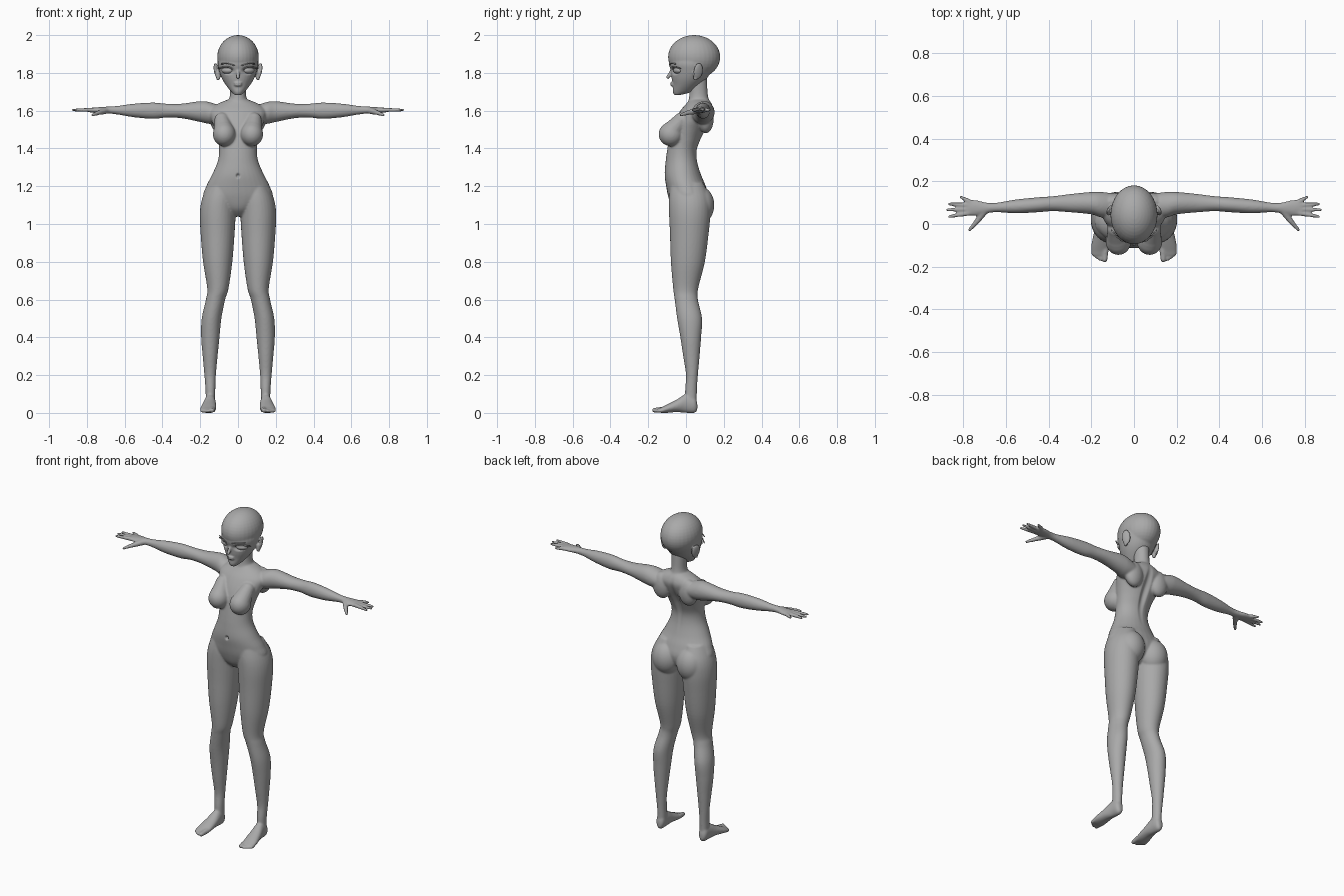
import bpy, bmesh, math
from mathutils import Vector, Matrix

cube = bpy.data.objects.get("Cube")
if cube:
    bpy.data.objects.remove(cube)

clay = bpy.data.materials.new("clay_grey")
clay.use_nodes = True
clay.diffuse_color = (0.4, 0.4, 0.4, 1)
clay.node_tree.nodes["Principled BSDF"].inputs["Base Color"].default_value = clay.diffuse_color


def spline(rows, steps=6):
    """Smoothly resample rows of numbers (Catmull-Rom)."""
    pts = [Vector(row) for row in rows]
    pts = [pts[0]] + pts + [pts[-1]]
    result = []
    for a, b, c, d in zip(pts, pts[1:], pts[2:], pts[3:]):
        for k in range(steps):
            t = k / steps
            result.append(b + (c - a) * (t / 2) + (a * 2 - b * 5 + c * 4 - d) * (t * t / 2)
                          + (b * 3 - a - c * 3 + d) * (t ** 3 / 2))
    return result + [pts[-1]]


def loft(bm, axis, rows, side=1, sides=32):
    """Skin oval rings; each row is position on axis, then low/high of the two other axes."""
    rings = []
    for pos, a_low, a_high, b_low, b_high in spline(rows):
        ring = []
        for k in range(sides):
            turn = math.tau * k / sides
            a = (a_low + a_high + (a_high - a_low) * math.cos(turn)) / 2
            b = (b_low + b_high + (b_high - b_low) * math.sin(turn)) / 2
            x, y, z = {"x": (pos, a, b), "y": (a, pos, b), "z": (a, b, pos)}[axis]
            ring.append(bm.verts.new((x * side, y, z)))
        rings.append(ring)
    for low, high in zip(rings, rings[1:]):
        for k in range(sides):
            n = (k + 1) % sides
            bm.faces.new((low[k], low[n], high[n], high[k]))
    bm.faces.new(rings[0])
    bm.faces.new(rings[-1])


def centred(rows):
    """Turn rows of height, half width, front, back into loft rows."""
    return [(z, -half, half, front, back) for z, half, front, back in rows]


def ball(bm, centre, radii, turn=Matrix()):
    place = Matrix.Translation(centre) @ turn @ Matrix.Diagonal((*radii, 1))
    bmesh.ops.create_uvsphere(bm, u_segments=32, v_segments=20, radius=1, matrix=place)


def limb(bm, start, end, r_start, r_end, side=1):
    """Tapered rod with round ends, for digits and small ridges."""
    start, end = (Vector((p[0] * side, p[1], p[2])) for p in (start, end))
    way = end - start
    place = Matrix.Translation((start + end) / 2) @ way.to_track_quat("Z", "Y").to_matrix().to_4x4()
    bmesh.ops.create_cone(bm, cap_ends=True, segments=16, radius1=r_start, radius2=r_end,
                          depth=way.length, matrix=place)
    ball(bm, start, [r_start] * 3)
    ball(bm, end, [r_end] * 3)


def finish(bm, name, voxel=None, smoothing=6, dents=()):
    """Fuse the pieces into one skin, press in the dents and shade smooth."""
    bmesh.ops.recalc_face_normals(bm, faces=bm.faces)
    mesh = bpy.data.meshes.new(name)
    bm.to_mesh(mesh)
    bm.free()
    obj = bpy.data.objects.new(name, mesh)
    bpy.context.collection.objects.link(obj)
    if voxel:
        fuse = obj.modifiers.new("fuse", "REMESH")
        fuse.mode, fuse.voxel_size = "VOXEL", voxel
        relax = obj.modifiers.new("relax", "SMOOTH")
        relax.factor, relax.iterations = 0.5, smoothing
        graph = bpy.context.evaluated_depsgraph_get()
        mesh = bpy.data.meshes.new_from_object(obj.evaluated_get(graph))
        obj.modifiers.clear()
        obj.data = mesh
        mesh.name = name
    for centre, size, push in dents:
        for v in mesh.vertices:
            d = sum(((p - c) / s) ** 2 for p, c, s in zip(v.co, centre, size))
            if d < 1:
                v.co.y += push * (1 - d) ** 2
    mesh.materials.clear()
    mesh.materials.append(clay)
    mesh.shade_smooth()
    return obj


# Trunk and neck
body = bmesh.new()
loft(body, "z", centred([
    (1.04, .03, -.03, .05), (1.08, .11, -.07, .1), (1.14, .182, -.093, .12),
    (1.2, .168, -.105, .105), (1.26, .138, -.113, .08), (1.33, .108, -.108, .06),
    (1.39, .1, -.1, .058), (1.45, .108, -.09, .08), (1.5, .122, -.08, .105),
    (1.55, .14, -.06, .13), (1.6, .15, -.03, .145), (1.635, .11, 0, .137), (1.66, .05, .02, .12)]))
loft(body, "z", centred([
    (1.58, .08, 0, .13), (1.64, .056, .01, .125), (1.69, .042, .018, .115), (1.8, .045, .02, .11)]))

leg = [(.03, .12, .17, -.005, .055), (.12, .12, .172, -.005, .058), (.2, .117, .178, 0, .063),
       (.3, .108, .187, -.015, .072), (.4, .098, .195, -.03, .08), (.5, .088, .192, -.047, .085),
       (.6, .068, .17, -.06, .063), (.66, .05, .163, -.068, .065), (.8, .03, .185, -.08, .1),
       (.95, .018, .198, -.085, .12), (1.06, .012, .202, -.09, .13), (1.14, .01, .188, -.09, .125),
       (1.22, .02, .15, -.08, .09)]
arm = [(.08, .03, .14, 1.53, 1.62), (.15, .03, .15, 1.53, 1.645), (.2, .045, .15, 1.54, 1.65),
       (.3, .055, .14, 1.56, 1.637), (.38, .06, .13, 1.563, 1.637), (.45, .055, .125, 1.557, 1.643),
       (.55, .05, .115, 1.565, 1.637), (.64, .055, .1, 1.58, 1.625), (.69, .05, .1, 1.585, 1.622),
       (.73, .04, .11, 1.587, 1.619), (.77, .038, .115, 1.589, 1.616), (.79, .045, .11, 1.593, 1.612)]
foot = [(.06, .135, .157, .015, .05), (.045, .122, .172, 0, .09), (0, .118, .178, 0, .1),
        (-.05, .115, .19, .004, .07), (-.1, .115, .2, 0, .045), (-.13, .12, .2, 0, .03),
        (-.145, .13, .195, .005, .024)]
fingertips = [(.865, .035), (.873, .066), (.865, .094), (.81, .126)]

for side in (-1, 1):
    # Legs, seat and chest
    loft(body, "z", leg, side)
    ball(body, (.083 * side, .07, 1.1), (.083, .08, .1))
    ball(body, (.073 * side, -.08, 1.475), (.06, .065, .063))
    limb(body, (.085, -.025, 1.55), (.075, -.075, 1.49), .04, .055, side)
    # Arms with shoulder blades
    loft(body, "x", arm, side)
    ball(body, (.09 * side, .105, 1.56), (.06, .042, .08))
    # Fingers and thumb
    for k, (x, y) in enumerate(fingertips):
        limb(body, (.775, .05 + .019 * k, 1.604), (x, y, 1.604), .012, .0075, side)
    limb(body, (.7, .06, 1.6), (.735, .012, 1.59), .018, .013, side)
    limb(body, (.735, .012, 1.59), (.77, -.028, 1.577), .013, .008, side)
    # Feet and toes
    loft(body, "y", foot, side)
    limb(body, (.134, -.12, .018), (.137, -.167, .014), .016, .013, side)
    for k in range(4):
        limb(body, (.156 + .012 * k, -.12, .015), (.158 + .011 * k, -.165 + .008 * k, .01), .01, .009, side)

finish(body, "body", .0052, 8, [
    ((0, -.113, 1.255), (.012, .04, .016), .018),   # navel
    ((0, .12, 1.45), (.03, .1, .22), -.018)])       # spine groove

# Head: skull, face, nose, lips and ears
head = bmesh.new()
ball(head, (0, .043, 1.884), (.11, .138, .116))
loft(head, "z", centred([
    (1.683, .018, -.062, -.03), (1.7, .036, -.07, .03), (1.735, .064, -.07, .075),
    (1.77, .085, -.076, .11), (1.81, .1, -.08, .135), (1.85, .108, -.09, .155), (1.9, .1, -.08, .16)]))
limb(head, (0, -.074, 1.815), (0, -.095, 1.778), .008, .01)
for height in (1.736, 1.746):
    ball(head, (0, -.071, height), (.021, .012, .007))
for side in (-1, 1):
    lean = Matrix.Rotation(.45 * side, 4, "Z") @ Matrix.Rotation(.2 * side, 4, "Y")
    ball(head, (.113 * side, .065, 1.81), (.01, .027, .044), lean)
    limb(head, (.105, .05, 1.77), (.1, .05, 1.8), .01, .012, side)
finish(head, "head", .0045, 5, [
    ((x, -.07, 1.812), (.042, .06, .026), .022) for x in (-.055, .055)])

# Eyes with lashes and brows
for side, label in ((-1, "right"), (1, "left")):
    eye = bmesh.new()
    ball(eye, (.056 * side, -.043, 1.813), (.033, .021, .018), Matrix.Rotation(.5 * side, 4, "Z"))
    finish(eye, label + "_eye")
    for part, points, thick in (
            ("lashes", [(.022, -.068, 1.818), (.05, -.07, 1.831), (.08, -.052, 1.83), (.105, -.03, 1.823)], .0035),
            ("brow", [(.02, -.086, 1.84), (.055, -.08, 1.85), (.088, -.055, 1.848)], .003)):
        strip = bmesh.new()
        for a, b in zip(points, points[1:]):
            limb(strip, a, b, thick, thick, side)
        finish(strip, label + "_" + part)
